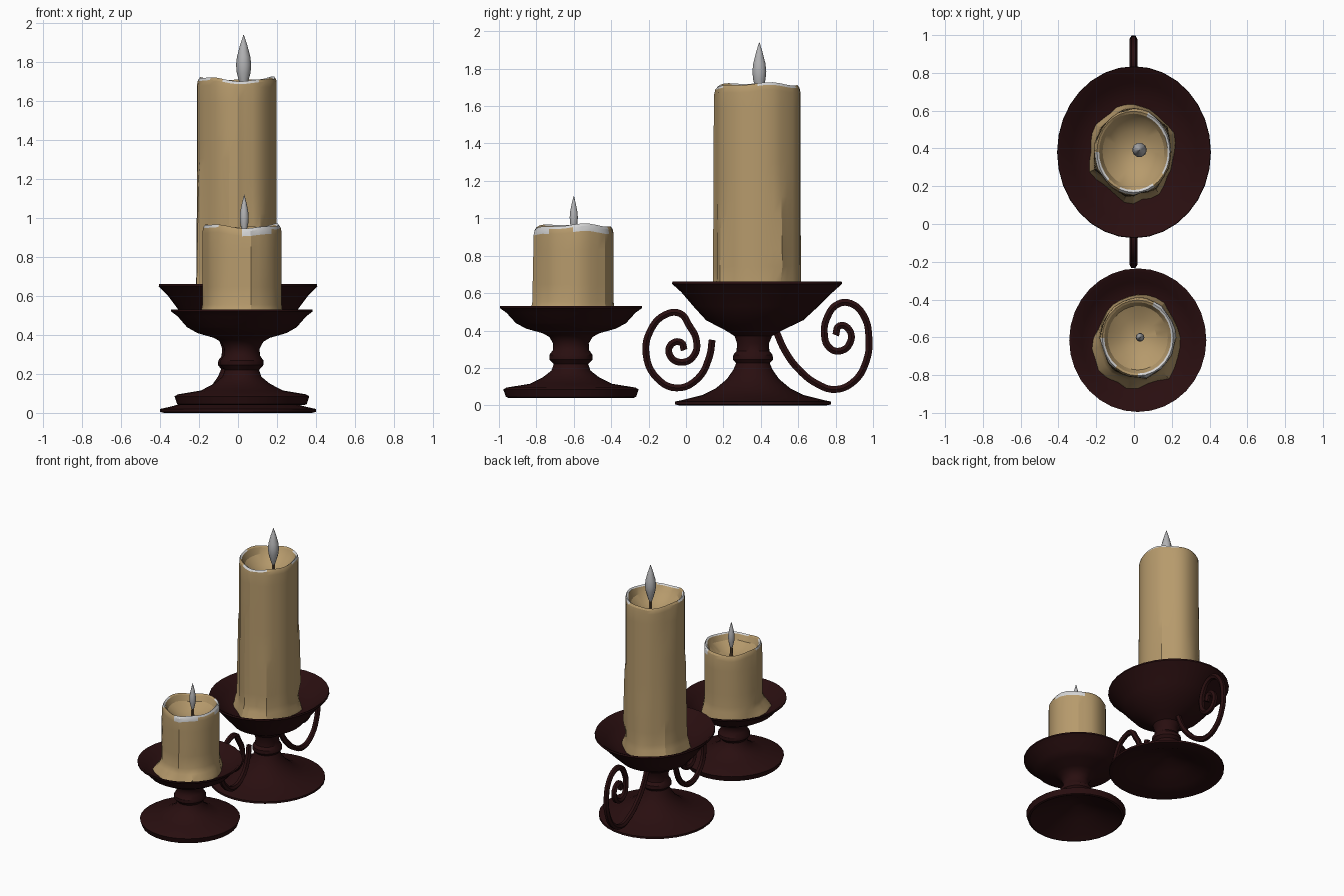
import bpy, bmesh, math, random
from mathutils import Vector

if "Cube" in bpy.data.objects:
    bpy.data.objects.remove(bpy.data.objects["Cube"])

random.seed(4)
TAU = 2 * math.pi


def material(name, rgb):
    m = bpy.data.materials.new(name)
    m.diffuse_color = (*rgb, 1)
    m.use_nodes = True
    m.node_tree.nodes["Principled BSDF"].inputs["Base Color"].default_value = m.diffuse_color
    return m


IRON = material("dark_red_iron", (0.022, 0.0045, 0.005))
WAX = material("tan_wax", (0.47, 0.325, 0.15))
PALE = material("pale_wax", (0.66, 0.66, 0.66))
FLAME = material("grey_flame", (0.45, 0.45, 0.46))
WICK = material("brown_wick", (0.13, 0.08, 0.04))


def finish(name, bm, mats, angle):
    bmesh.ops.recalc_face_normals(bm, faces=bm.faces)
    me = bpy.data.meshes.new(name)
    bm.to_mesh(me)
    bm.free()
    for m in mats:
        me.materials.append(m)
    me.shade_smooth()
    me.set_sharp_from_angle(angle=math.radians(angle))
    ob = bpy.data.objects.new(name, me)
    bpy.context.collection.objects.link(ob)
    return ob


def lathe(name, rows, n, point, mats, angle=35, paint=None):
    """Rings of n points, closed at both ends; point(row, angle) gives a position."""
    bm = bmesh.new()
    rings = [[bm.verts.new(point(row, TAU * i / n)) for i in range(n)] for row in rows]
    for k in range(len(rings) - 1):
        a, b = rings[k], rings[k + 1]
        for i in range(n):
            j = (i + 1) % n
            f = bm.faces.new((a[i], a[j], b[j], b[i]))
            if paint:
                f.material_index = paint(k, math.degrees(TAU * (i + 0.5) / n))
    for ring in (rings[0], rings[-1]):
        c = bm.verts.new(sum((v.co for v in ring), Vector()) / n)
        for i in range(n):
            bm.faces.new((ring[i], ring[(i + 1) % n], c))
    return finish(name, bm, mats, angle)


# holders: hollow foot, stem with collar, dish
def holder(name, profile, cx, cy, squash_low, squash_high, shift):
    def point(row, a):
        r, z = row
        t = min(max((z - 0.35) / 0.25, 0), 1)
        s = squash_low + (squash_high - squash_low) * t
        return (cx + r * s * math.cos(a), cy + shift * t + r * math.sin(a), z)
    lathe(name, profile, 32, point, [IRON])


holder("large_holder", [
    (0.05, 0.13), (0.16, 0.08), (0.28, 0.03), (0.395, 0.0), (0.417, 0.005), (0.417, 0.02),
    (0.37, 0.03), (0.27, 0.055), (0.2, 0.09), (0.14, 0.14), (0.105, 0.19), (0.09, 0.225),
    (0.107, 0.245), (0.105, 0.27), (0.088, 0.29), (0.085, 0.33), (0.1, 0.37),
    (0.15, 0.4), (0.26, 0.455), (0.335, 0.53), (0.405, 0.605), (0.455, 0.65), (0.452, 0.662),
    (0.435, 0.655), (0.37, 0.6), (0.28, 0.555), (0.1, 0.54)], 0, 0.358, 0.96, 0.895, 0.022)
holder("small_holder", [
    (0.05, 0.17), (0.16, 0.12), (0.28, 0.07), (0.335, 0.04), (0.348, 0.045), (0.362, 0.085),
    (0.345, 0.095), (0.22, 0.115), (0.15, 0.15), (0.105, 0.185), (0.092, 0.22),
    (0.115, 0.245), (0.115, 0.27), (0.097, 0.295), (0.095, 0.33), (0.115, 0.365),
    (0.15, 0.385), (0.24, 0.41), (0.295, 0.44), (0.345, 0.495), (0.38, 0.52), (0.38, 0.53),
    (0.362, 0.526), (0.31, 0.48), (0.24, 0.455), (0.1, 0.445)], 0.02, -0.615, 0.955, 0.955, 0)


# candles: wobbly wax column with drips, spilled foot and hollow top
def gauss(a, centre_deg, width_deg):
    d = (math.degrees(a) - centre_deg + 180) % 360 - 180
    return math.exp(-(d / width_deg) ** 2)


def candle(name, n, c, rx, ry, z0, z1, steps, drips, spill, pale, depth):
    h = z1 - z0
    rows = [(1, z0, 1, 1), (1, z0 + 0.025, 0.8, 1), (1, z0 + 0.06, 0.25, 1)]
    rows += [(1, z0 + 0.1 + (h - 0.14) * k / steps, 0, 1) for k in range(steps + 1)]
    top = len(rows) - 1
    rows += [(0.985, z1 - 0.014, 0, 0.5), (0.945, z1, 0, 0), (0.89, z1 - 0.008, 0, 0),
             (0.8, z1 - depth * 0.4, 0, 0), (0.5, z1 - depth * 0.8, 0, 0),
             (0.12, z1 - depth, 0, 0)]
    noise = {round(TAU * i / n, 4): random.uniform(-0.006, 0.006) for i in range(n)}

    def point(row, a):
        s, z, foot, wob = row
        extra = wob * noise[round(a, 4)]
        for deg, low, high, amp in drips:
            if low <= z <= high:
                extra += amp * wob * gauss(a, deg, 9) * (1 - 0.7 * (z - low) / (high - low))
        extra += foot * (0.012 + sum(w * gauss(a, d, 17) for d, w in spill))
        if z > z1 - 0.05:
            z += 0.009 * math.sin(2 * a + 1) + 0.005 * math.sin(5 * a) - 0.006
        return (c[0] + (rx * s + extra) * math.cos(a), c[1] + (ry * s + extra) * math.sin(a), z)

    def paint(k, deg):
        for low, high, first in pale:
            if low <= deg <= high and top + first <= k <= top + 2:
                return 1
        return 0
    lathe(name, rows, n, point, [WAX, PALE], 24, paint)


candle("large_candle", 32, (-0.003, 0.382), 0.204, 0.227, 0.55, 1.72, 11,
       [(35, 0.66, 1.2, 0.02), (262, 0.6, 1.55, 0.014), (300, 0.6, 1.1, 0.016),
        (150, 0.6, 1.4, 0.014), (200, 0.6, 1.3, 0.022), (100, 0.6, 0.95, 0.012)],
       [(105, 0.02), (150, 0.03), (205, 0.035), (265, 0.035), (300, 0.03), (20, 0.02)],
       [(0, 70, 1), (185, 225, 1), (245, 300, 1), (330, 360, 2)], 0.14)
candle("small_candle", 28, (0.02, -0.603), 0.199, 0.212, 0.455, 0.965, 4,
       [(230, 0.5, 0.85, 0.012), (290, 0.5, 0.8, 0.012), (160, 0.5, 0.9, 0.01)],
       [(195, 0.045), (225, 0.06), (262, 0.06), (310, 0.06), (345, 0.02), (60, 0.012)],
       [(0, 60, 0), (265, 320, 0), (320, 360, 1), (185, 235, 1)], 0.12)


# flames on wicks
def spindle(name, c, profile, n, mat):
    lathe(name, profile, n,
          lambda p, a: (c[0] + p[0] * math.cos(a), c[1] + p[0] * math.sin(a), p[1]), [mat], 40)


TEAR = [(0.25, 0), (0.55, 0.12), (0.9, 0.3), (1, 0.45), (0.88, 0.6), (0.5, 0.8), (0.04, 1)]
for size, c, low, high, r, floor in (("large", (0.029, 0.392), 1.66, 1.94, 0.039, 1.56),
                                     ("small", (0.032, -0.6), 0.91, 1.12, 0.023, 0.83)):
    spindle(size + "_flame", c, [(r * s, low + (high - low) * t) for s, t in TEAR], 10, FLAME)
    spindle(size + "_wick", c, [(0.014, floor), (0.01, low + 0.03)], 6, WICK)


# scroll handles: spiral rods in the y-z plane
def scroll(name, pts):
    cu = bpy.data.curves.new(name, 'CURVE')
    cu.dimensions = '3D'
    cu.bevel_depth = 0.021
    cu.bevel_resolution = 1
    cu.resolution_u = 5
    cu.use_fill_caps = True
    sp = cu.splines.new('BEZIER')
    sp.bezier_points.add(len(pts) - 1)
    for p, (y, z) in zip(sp.bezier_points, pts):
        p.co = (-0.003, y, z)
        p.handle_left_type = p.handle_right_type = 'AUTO'
    tmp = bpy.data.objects.new(name + "_path", cu)
    bpy.context.collection.objects.link(tmp)
    dg = bpy.context.evaluated_depsgraph_get()
    me = bpy.data.meshes.new_from_object(tmp.evaluated_get(dg))
    bpy.data.objects.remove(tmp)
    bm = bmesh.new()
    bm.from_mesh(me)
    finish(name, bm, [IRON], 50)


scroll("back_handle", [
    (0.48, 0.4), (0.53, 0.29), (0.6, 0.195), (0.7, 0.115), (0.8, 0.085), (0.9, 0.13),
    (0.965, 0.24), (0.978, 0.36), (0.95, 0.48), (0.88, 0.545), (0.81, 0.54), (0.755, 0.47),
    (0.74, 0.38), (0.765, 0.31), (0.82, 0.29), (0.875, 0.33), (0.872, 0.405), (0.82, 0.425),
    (0.8, 0.375)])
scroll("front_handle", [
    (0.14, 0.35), (0.125, 0.26), (0.06, 0.14), (-0.05, 0.093), (-0.155, 0.145),
    (-0.213, 0.27), (-0.19, 0.4), (-0.11, 0.485), (-0.03, 0.49), (0.015, 0.43),
    (0.055, 0.35), (0.045, 0.27), (-0.02, 0.23), (-0.085, 0.265), (-0.08, 0.325),
    (-0.025, 0.335), (-0.01, 0.295)])
